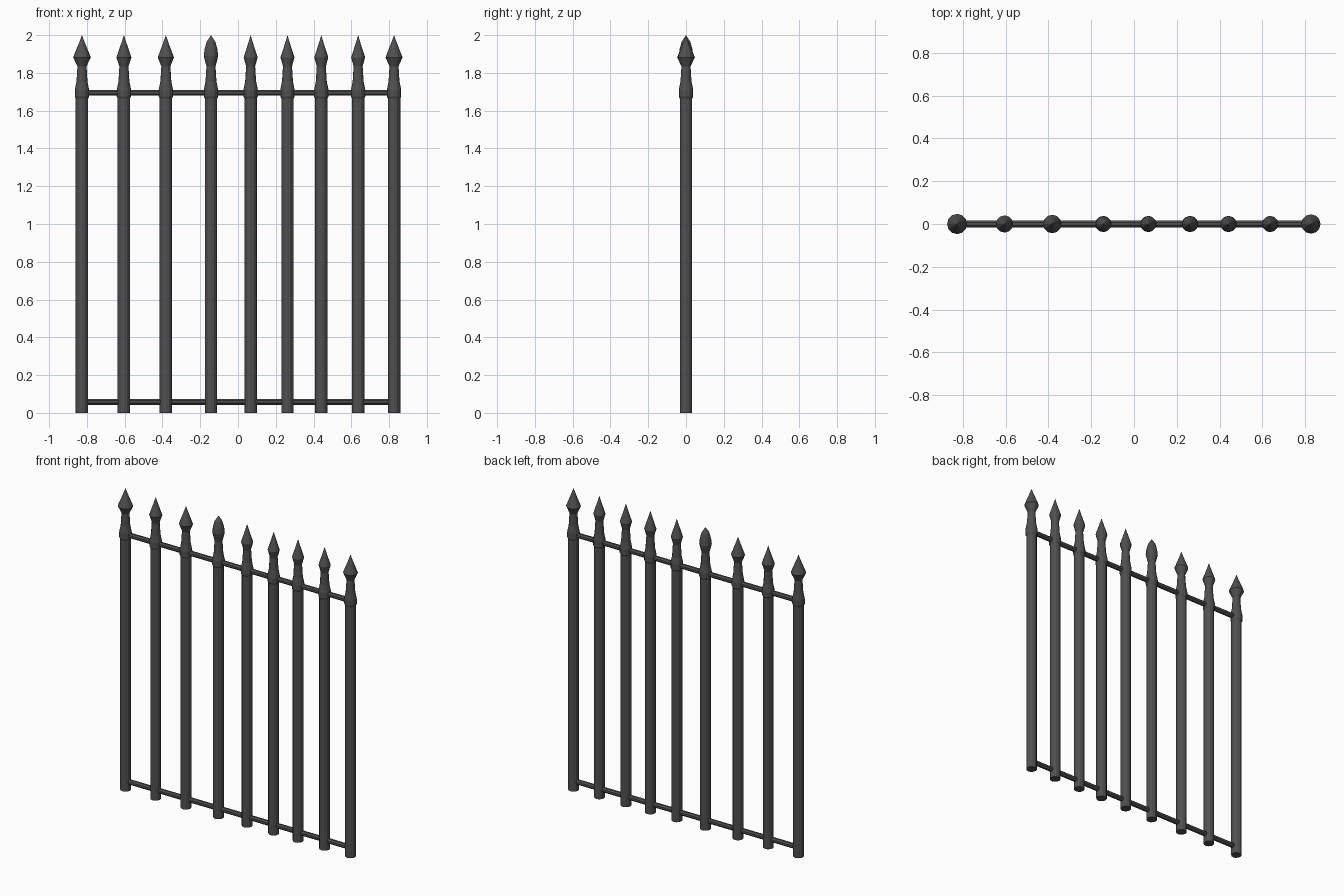
import bpy, bmesh, math
from mathutils import Matrix

if "Cube" in bpy.data.objects:
    bpy.data.objects.remove(bpy.data.objects["Cube"])

SIDES = 12


def make_object(name, bm):
    bmesh.ops.recalc_face_normals(bm, faces=bm.faces)
    mesh = bpy.data.meshes.new(name)
    bm.to_mesh(mesh)
    bm.free()
    mat = bpy.data.materials.get("dark_iron") or bpy.data.materials.new("dark_iron")
    mat.diffuse_color = (0.08, 0.08, 0.08, 1)
    mat.use_nodes = True
    mat.node_tree.nodes["Principled BSDF"].inputs["Base Color"].default_value = mat.diffuse_color
    mesh.materials.append(mat)
    obj = bpy.data.objects.new(name, mesh)
    bpy.context.collection.objects.link(obj)
    return obj


def lathe(name, x, profile, sides=SIDES):
    """Revolve (radius, height) points into a closed, faceted solid."""
    bm = bmesh.new()
    rings = []
    for r, z in profile:
        rings.append([bm.verts.new((r * math.cos(2 * math.pi * i / sides),
                                    r * math.sin(2 * math.pi * i / sides), z))
                      for i in range(sides)])
    for a, b in zip(rings, rings[1:]):
        for i in range(sides):
            j = (i + 1) % sides
            bm.faces.new((a[i], a[j], b[j], b[i]))
    bm.faces.new(rings[0])
    tip = bm.verts.new((0, 0, 2.0))
    for i in range(sides):
        bm.faces.new((rings[-1][i], rings[-1][(i + 1) % sides], tip))
    obj = make_object(name, bm)
    obj.location.x = x
    return obj


def rail(name, z, half_length):
    bm = bmesh.new()
    bmesh.ops.create_cone(bm, cap_ends=True, segments=8, radius1=0.0165,
                          radius2=0.0165, depth=2 * half_length,
                          matrix=Matrix.Rotation(math.pi / 2, 4, 'Y')
                          @ Matrix.Rotation(math.pi / 8, 4, 'Z'))
    obj = make_object(name, bm)
    obj.location.z = z


# Shaft, collar and neck shared by every picket
base = [(0.033, 0), (0.033, 1.665), (0.038, 1.675), (0.038, 1.71),
        (0.029, 1.755), (0.024, 1.835)]

# Picket positions and spear head radii
pickets = [(-0.826, 0.047), (-0.604, 0.040), (-0.382, 0.043), (-0.143, 0.038),
           (0.067, 0.037), (0.262, 0.037), (0.441, 0.037), (0.636, 0.037),
           (0.826, 0.045)]
for n, (x, r) in enumerate(pickets):
    if n == 3:  # rounded leaf-shaped head
        head = [(0.031, 1.86), (r, 1.89), (0.034, 1.925), (0.023, 1.965)]
    else:       # pointed spear head
        head = [(r, 1.882), (r * 0.87, 1.897), (r * 0.28, 1.965)]
    lathe(f"picket_{n + 1}", x, base + head)

# Horizontal rails
rail("top_rail", 1.695, 0.826)
rail("bottom_rail", 0.058, 0.826)
